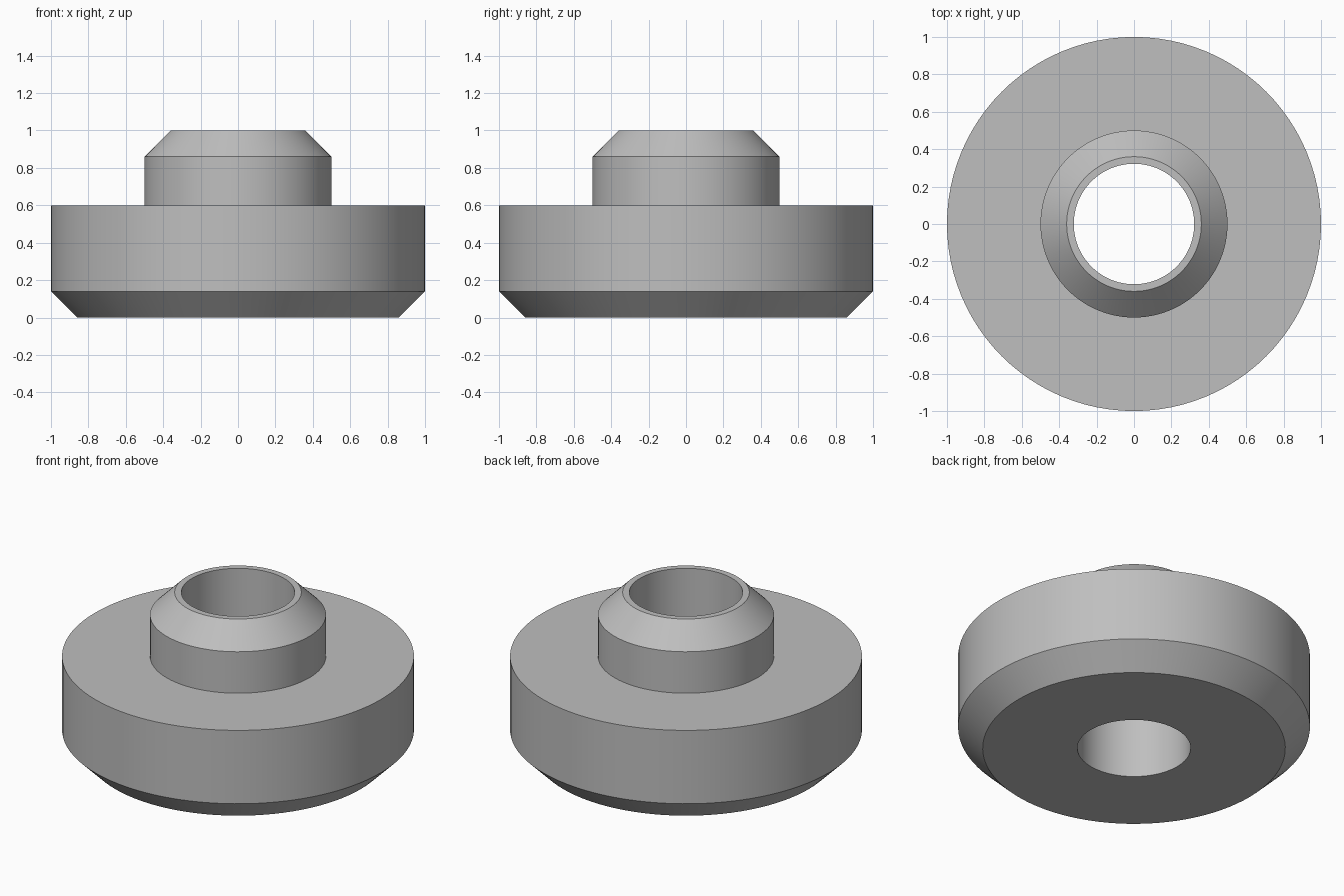
import bpy, bmesh, math

SEGMENTS = 96
BORE = 0.322      # radius of the through hole
CHAMFER = 0.14

cube = bpy.data.objects.get("Cube")
if cube:
    bpy.data.objects.remove(cube, do_unlink=True)

# Plain grey metal
grey = bpy.data.materials.new("grey_metal")
grey.use_nodes = True
colour = (0.52, 0.52, 0.52, 1.0)
grey.diffuse_color = colour
grey.node_tree.nodes["Principled BSDF"].inputs["Base Color"].default_value = colour


def lathe(name, profile, material):
    """Turn a closed (radius, height) profile around the z axis."""
    bm = bmesh.new()
    verts = [bm.verts.new((r, 0, z)) for r, z in profile]
    edges = [bm.edges.new((v, verts[(i + 1) % len(verts)]))
             for i, v in enumerate(verts)]
    bmesh.ops.spin(bm, geom=verts + edges, cent=(0, 0, 0), axis=(0, 0, 1),
                   angle=math.tau, steps=SEGMENTS, use_merge=True)
    bmesh.ops.remove_doubles(bm, verts=bm.verts, dist=1e-5)
    bmesh.ops.recalc_face_normals(bm, faces=bm.faces)
    mesh = bpy.data.meshes.new(name)
    bm.to_mesh(mesh)
    bm.free()
    mesh.materials.append(material)
    obj = bpy.data.objects.new(name, mesh)
    bpy.context.collection.objects.link(obj)
    bpy.ops.object.select_all(action="DESELECT")
    obj.select_set(True)
    bpy.context.view_layer.objects.active = obj
    bpy.ops.object.shade_smooth_by_angle(angle=math.radians(30))
    return obj


# Flanged bushing: wide chamfered flange, narrow chamfered collar, through bore
lathe("flanged_bushing", [
    (BORE, 0),
    (1 - CHAMFER, 0),
    (1, CHAMFER),
    (1, 0.6),
    (0.5, 0.6),
    (0.5, 1 - CHAMFER),
    (0.5 - CHAMFER, 1),
    (BORE, 1),
], grey)
